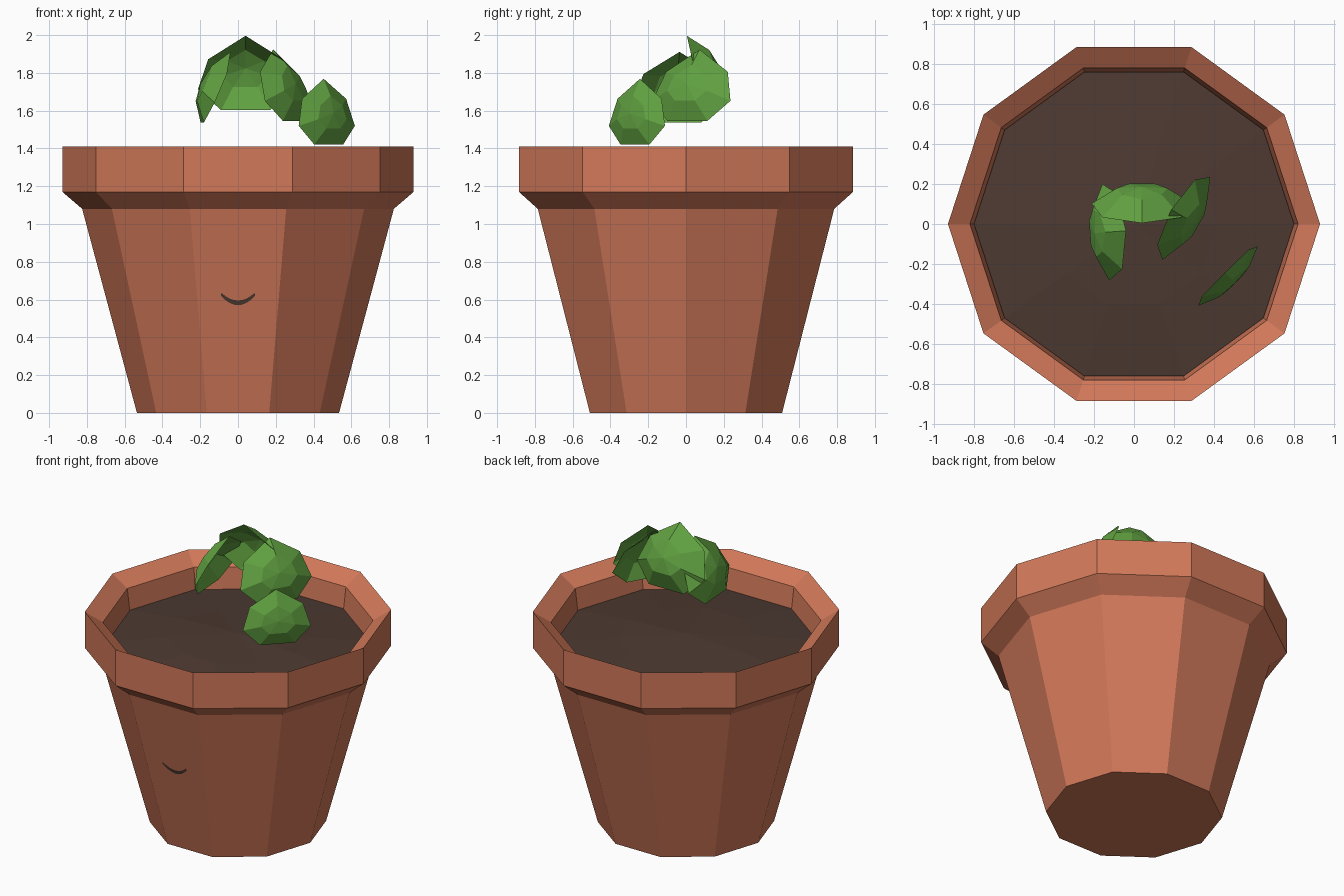
import bpy
import bmesh
import math
import random
from mathutils import Matrix, Vector

if "Cube" in bpy.data.objects:
    bpy.data.objects.remove(bpy.data.objects["Cube"], do_unlink=True)

SIDES = 10
BASE_R, BODY_R, BODY_TOP = 0.535, 0.825, 1.08


def make_material(name, colour):
    mat = bpy.data.materials.new(name)
    mat.use_nodes = True
    mat.diffuse_color = colour
    mat.node_tree.nodes["Principled BSDF"].inputs["Base Color"].default_value = colour
    return mat


terracotta = make_material("terracotta", (0.64, 0.19, 0.10, 1))
soil_brown = make_material("soil_brown", (0.074, 0.042, 0.031, 1))
leaf_green = make_material("leaf_green", (0.12, 0.36, 0.053, 1))


def add_object(name, bm, mat):
    mesh = bpy.data.meshes.new(name)
    bm.to_mesh(mesh)
    bm.free()
    mesh.materials.append(mat)
    obj = bpy.data.objects.new(name, mesh)
    bpy.context.collection.objects.link(obj)
    return obj


def add_ring(bm, radius, z, jitter=0.0):
    ring = []
    for i in range(SIDES):
        a = math.tau * i / SIDES
        height = z + random.uniform(-jitter, jitter)
        ring.append(bm.verts.new((radius * math.cos(a), radius * math.sin(a), height)))
    return ring


def bridge(bm, lower, upper):
    n = len(lower)
    for i in range(n):
        j = (i + 1) % n
        bm.faces.new((lower[i], lower[j], upper[j], upper[i]))


def fan(bm, ring, centre):
    for i, v in enumerate(ring):
        bm.faces.new((v, ring[(i + 1) % len(ring)], centre))


# Pot: ten-sided profile from the base, over the sloped rim, down to the soil
profile = [(BASE_R, 0), (BODY_R, BODY_TOP), (0.93, 1.17), (0.93, 1.41),
           (0.82, 1.34), (0.80, 1.18)]
bm = bmesh.new()
rings = [add_ring(bm, r, z) for r, z in profile]
for lower, upper in zip(rings, rings[1:]):
    bridge(bm, lower, upper)
bm.faces.new(list(reversed(rings[0])))
add_object("pot", bm, terracotta)

# Soil: low, slightly uneven mound
random.seed(4)
bm = bmesh.new()
edge = add_ring(bm, 0.80, 1.20)
middle = add_ring(bm, 0.42, 1.235, 0.012)
bridge(bm, edge, middle)
fan(bm, middle, bm.verts.new((0, 0, 1.26)))
add_object("soil", bm, soil_brown)

# Smile: thin crescent lying on the sloped front face
bm = bmesh.new()


def on_front(x, z):
    radius = BASE_R + (BODY_R - BASE_R) * z / BODY_TOP
    return bm.verts.new((x, -radius * math.cos(math.pi / SIDES) - 0.004, z))


STEPS = 8
upper, lower = [], []
for i in range(STEPS + 1):
    t = 2 * i / STEPS - 1
    upper.append(on_front(0.088 * t, 0.595 + 0.04 * t * t))
    lower.append(on_front(0.09 * t, 0.57 + 0.05 * t * t))
for i in range(STEPS):
    bm.faces.new((lower[i], lower[i + 1], upper[i + 1], upper[i]))
add_object("smile", bm, soil_brown)

# Leaves: cupped, pointed seven-sided sheets (side, along, depth factor)
half = [(0.165, 0.085, -0.2), (0.21, -0.06, -0.15), (0.108, -0.16, -0.1)]
outline = [(0, 0.19, 0)] + [(-x, y, d) for x, y, d in half] + half[::-1]


def add_leaf(name, location, yaw, tilt, size, cup):
    bm = bmesh.new()
    rim = [bm.verts.new((x, y, d * cup)) for x, y, d in outline]
    inner = [bm.verts.new((x * 0.5, y * 0.5, cup * 0.8)) for x, y, d in outline]
    bridge(bm, rim, inner)
    fan(bm, inner, bm.verts.new((0, 0, cup)))
    turn = Matrix.Rotation(math.radians(yaw), 4, "Z")
    lean = Matrix.Rotation(math.radians(90 - tilt), 4, "X")
    place = Matrix.Translation(Vector(location))
    bm.transform(place @ turn @ lean @ Matrix.Scale(size, 4))
    add_object(name, bm, leaf_green)


add_leaf("back_leaf", (0.04, 0.09, 1.785), 180, 22, 1.2, 0.085)
add_leaf("upper_left_leaf", (0.25, 0.035, 1.72), 60, 20, 1.14, 0.06)
add_leaf("right_leaf", (-0.125, -0.04, 1.71), -86, 23, 1.15, 0.07)
add_leaf("lower_left_leaf", (0.47, -0.26, 1.58), 45, 7, 1.0, 0.05)
